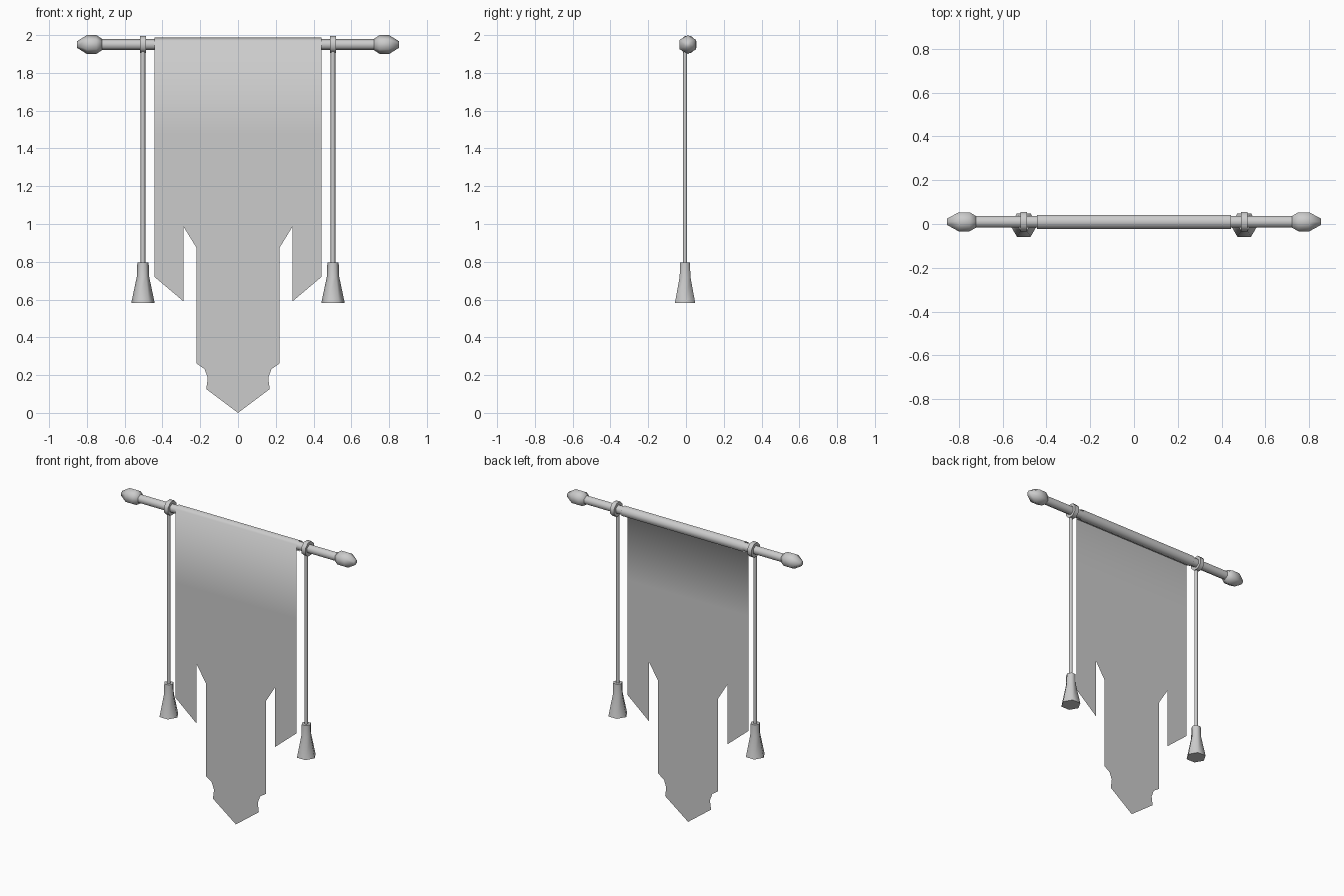
import bpy, bmesh, math
from mathutils import Matrix, Vector

if "Cube" in bpy.data.objects:
    bpy.data.objects.remove(bpy.data.objects["Cube"], do_unlink=True)

GREY = (0.6, 0.6, 0.6, 1)
mat = bpy.data.materials.new("plain grey")
mat.use_nodes = True
mat.diffuse_color = GREY
mat.node_tree.nodes["Principled BSDF"].inputs["Base Color"].default_value = GREY

ROD_Y, ROD_Z = 0.01, 1.95
CORD_X, CORD_Y = 0.503, -0.005


def finish(name, bm, angle):
    mesh = bpy.data.meshes.new(name)
    bm.to_mesh(mesh)
    bm.free()
    mesh.materials.append(mat)
    ob = bpy.data.objects.new(name, mesh)
    bpy.context.collection.objects.link(ob)
    bpy.ops.object.select_all(action="DESELECT")
    ob.select_set(True)
    bpy.context.view_layer.objects.active = ob
    bpy.ops.object.shade_smooth_by_angle(angle=math.radians(angle))
    return ob


def lathe(name, profile, origin, axis="Z", sides=6, turn=0.0):
    """Capped solid of revolution from (distance along axis, radius) pairs."""
    bm = bmesh.new()
    rings = []
    for d, r in profile:
        ring = []
        for i in range(sides):
            a = math.tau * i / sides + turn
            u, v = r * math.cos(a), r * math.sin(a)
            co = (u, v, d) if axis == "Z" else (d, u, v)
            ring.append(bm.verts.new(Vector(origin) + Vector(co)))
        rings.append(ring)
    for a, b in zip(rings, rings[1:]):
        for i in range(sides):
            j = (i + 1) % sides
            bm.faces.new((a[i], a[j], b[j], b[i]))
    bm.faces.new(rings[0])
    bm.faces.new(rings[-1])
    bmesh.ops.recalc_face_normals(bm, faces=bm.faces)
    return finish(name, bm, 70)


# Pole with a pointed finial at each end
POINT_UP = math.pi / 6
lathe("pole", [(-0.74, 0.03), (0.74, 0.03)], (0, ROD_Y, ROD_Z), "X", turn=POINT_UP)
for side, s in (("left", 1), ("right", -1)):
    lathe(side + "_finial",
          [(s * 0.72, 0.03), (s * 0.75, 0.05), (s * 0.80, 0.05), (s * 0.853, 0.017)],
          (0, ROD_Y, ROD_Z), "X", turn=POINT_UP)

    # Ring, cord and tassel hanging from the pole
    x = s * CORD_X
    lathe(side + "_ring", [(-0.015, 0.048), (0.015, 0.048)], (x, ROD_Y, ROD_Z), "X", 8, math.pi / 8)
    lathe(side + "_cord", [(0.79, 0.012), (1.93, 0.012)], (x, CORD_Y, 0))
    lathe(side + "_tassel", [(0.582, 0.062), (0.72, 0.033), (0.795, 0.03)], (x, CORD_Y, 0))

# Banner cloth: a thin sheet with a cut lower edge, wrapped over the pole
HALF, FOLD_Z, SLEEVE = 0.442, 1.48, 0.037
half_edge = [(0.442, 0.72), (0.288, 0.59), (0.288, 0.985), (0.22, 0.875), (0.22, 0.262),
             (0.177, 0.232), (0.160, 0.185), (0.168, 0.126)]
wrap = [(ROD_Y + SLEEVE * math.cos(math.radians(a)), ROD_Z + SLEEVE * math.sin(math.radians(a)))
        for a in range(150, -211, -60)]
front_y = wrap[0][0]
bm = bmesh.new()
top = [bm.verts.new((x, front_y, FOLD_Z)) for x in (-HALF, HALF)]
lower = [bm.verts.new((x, front_y, z)) for x, z in half_edge]
lower.append(bm.verts.new((0, front_y, 0)))
lower += [bm.verts.new((-x, front_y, z)) for x, z in reversed(half_edge)]
bm.faces.new([top[0]] + lower[::-1] + [top[1]])
previous = top
for y, z in wrap[:-1]:
    row = [bm.verts.new((x, y, z)) for x in (-HALF, HALF)]
    bm.faces.new((previous[0], previous[1], row[1], row[0]))
    previous = row
bmesh.ops.recalc_face_normals(bm, faces=bm.faces)
bm.faces.ensure_lookup_table()
if bm.faces[0].normal.y > 0:
    bmesh.ops.reverse_faces(bm, faces=bm.faces)
finish("banner_cloth", bm, 80)
